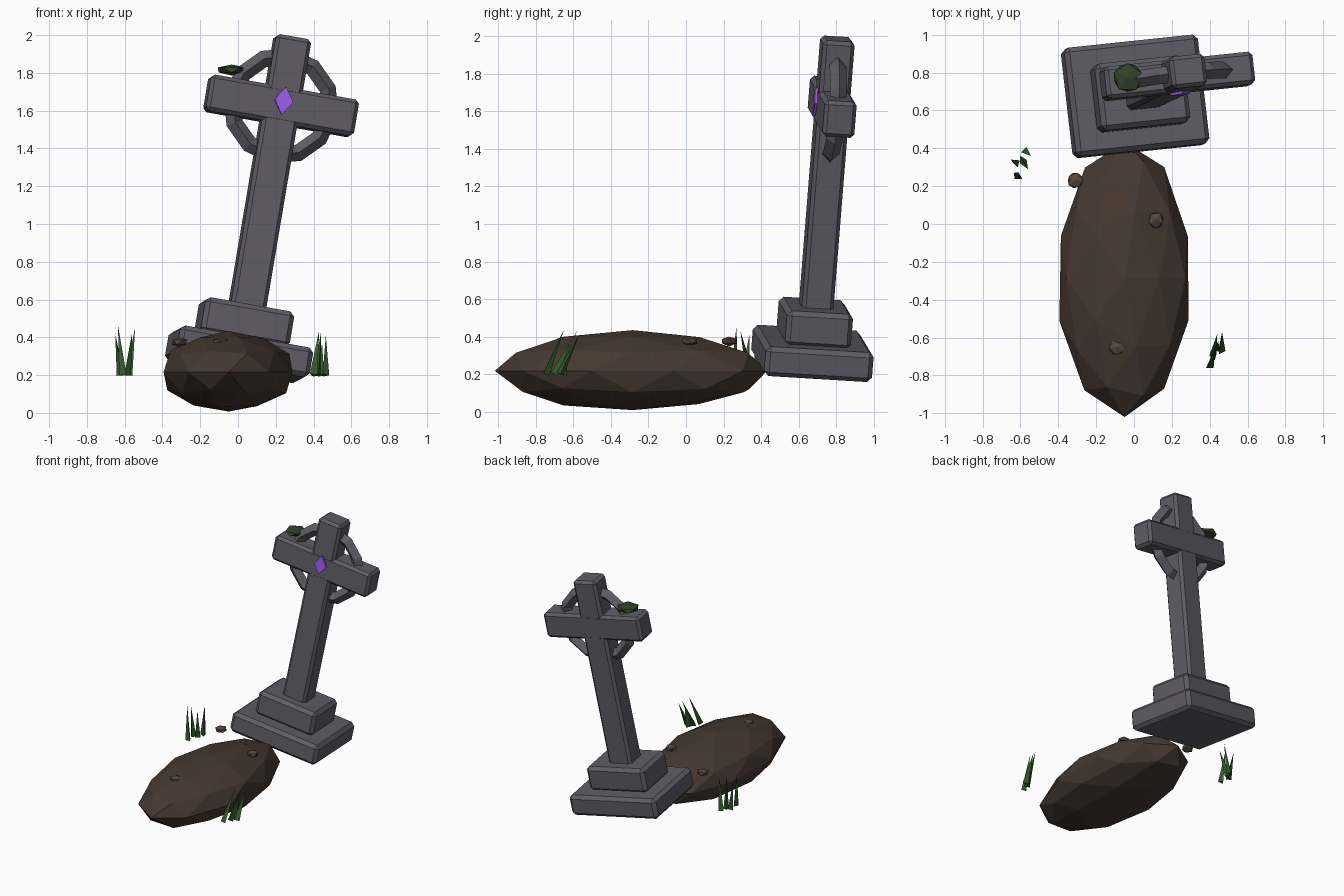
import bpy, bmesh, random
from math import radians
from mathutils import Matrix, Vector, Euler

if "Cube" in bpy.data.objects:
    bpy.data.objects.remove(bpy.data.objects["Cube"])

random.seed(4)


def material(name, rgb):
    m = bpy.data.materials.new(name)
    m.diffuse_color = (*rgb, 1)
    m.use_nodes = True
    m.node_tree.nodes["Principled BSDF"].inputs["Base Color"].default_value = m.diffuse_color
    return m


STONE = material("stone", (0.115, 0.11, 0.13))
DIRT = material("dirt", (0.06, 0.04, 0.03))
CLOD = material("clod", (0.09, 0.06, 0.045))
GRASS = material("grass", (0.035, 0.10, 0.025))
MOSS = material("moss", (0.03, 0.055, 0.022))
GEM = material("gem", (0.33, 0.11, 0.85))

# Leaning frame shared by the whole monument, origin at the slab centre
LEAN = (Matrix.Translation((0.006, 0.674, 0.31))
        @ Euler((radians(-3.5), radians(10), radians(6))).to_matrix().to_4x4())


def finish(name, bm, mat, matrix=Matrix()):
    bmesh.ops.recalc_face_normals(bm, faces=bm.faces)
    me = bpy.data.meshes.new(name)
    bm.to_mesh(me)
    bm.free()
    me.materials.append(mat)
    ob = bpy.data.objects.new(name, me)
    ob.matrix_world = matrix
    bpy.context.collection.objects.link(ob)
    return ob


def block(name, size, z, bevel):
    bm = bmesh.new()
    bmesh.ops.create_cube(bm, size=1, matrix=Matrix.Diagonal((*size, 1)))
    bmesh.ops.bevel(bm, geom=bm.edges[:], offset=bevel, segments=1,
                    affect='EDGES')
    return finish(name, bm, STONE, LEAN @ Matrix.Translation((0, 0, z)))


def lump(name, loc, scale, mat, sub=1, noise=0.0, turn=0.0):
    bm = bmesh.new()
    bmesh.ops.create_icosphere(bm, subdivisions=sub, radius=1)
    for v in bm.verts:
        v.co *= 1 + random.uniform(-noise, noise)
    bm.transform(Matrix.Diagonal((*scale, 1)) @ Matrix.Rotation(turn, 4, 'Z'))
    return finish(name, bm, mat, Matrix.Translation(loc))


# Stepped base, shaft and arms
block("base_slab", (0.72, 0.58, 0.16), 0, 0.025)
block("base_step", (0.48, 0.355, 0.19), 0.165, 0.025)
block("cross_shaft", (0.19, 0.17, 1.50), 0.957, 0.02)
block("cross_arms", (0.80, 0.172, 0.195), 1.338, 0.02)

# Twelve-sided ring with a diamond cross-section
bpy.ops.mesh.primitive_torus_add(major_segments=12, minor_segments=4,
                                 major_radius=0.265, minor_radius=0.045)
ring = bpy.context.object
ring.name = "cross_ring"
ring.data.materials.append(STONE)
ring.matrix_world = (LEAN @ Matrix.Translation((0, 0, 1.338))
                     @ Matrix.Rotation(radians(90), 4, 'X'))

# Diamond gem on the front of the crossing
bm = bmesh.new()
face = bm.faces.new([bm.verts.new(p) for p in
                     ((-0.05, 0, 0), (0, 0, -0.075), (0.05, 0, 0), (0, 0, 0.075))])
side = bmesh.ops.extrude_face_region(bm, geom=[face])
for v in side['geom']:
    if isinstance(v, bmesh.types.BMVert):
        v.co.y += 0.03
finish("gem", bm, GEM, LEAN @ Matrix.Translation((0, -0.1, 1.36)))

# Moss on the raised arm
lump("moss", (-0.033, 0.775, 1.815), (0.085, 0.085, 0.03), MOSS, noise=0.06, turn=0.3)

# Grave mound and loose clods
lump("mound", (-0.05, -0.285, 0.217), (0.355, 0.72, 0.213), DIRT, sub=2, noise=0.025)
for i, (x, y) in enumerate(((-0.31, 0.23), (0.115, 0.02), (-0.09, -0.65))):
    lump(f"clod_{i + 1}", (x, y, 0.375), (0.046, 0.046, 0.026), CLOD, noise=0.06, turn=i)


# Grass tufts: three-sided blades from base to tip
def tuft(name, blades):
    bm = bmesh.new()
    for i, (bx, by, tx, ty, tz) in enumerate(blades):
        base, tip = Vector((bx, by, 0.2)), Vector((tx, ty, tz))
        axis = tip - base
        rot = Vector((0, 0, 1)).rotation_difference(axis).to_matrix().to_4x4()
        bmesh.ops.create_cone(
            bm, cap_ends=True, segments=3, radius1=0.023, radius2=0,
            depth=axis.length,
            matrix=Matrix.Translation((base + tip) / 2) @ rot
            @ Matrix.Rotation(i * 1.3, 4, 'Z'))
    finish(name, bm, GRASS)


tuft("grass_left", ((-0.61, 0.25, -0.635, 0.27, 0.46),
                    (-0.62, 0.32, -0.65, 0.34, 0.42),
                    (-0.59, 0.34, -0.56, 0.29, 0.43),
                    (-0.575, 0.385, -0.545, 0.36, 0.45)))
tuft("grass_right", ((0.40, -0.75, 0.43, -0.65, 0.44),
                     (0.42, -0.70, 0.44, -0.58, 0.43),
                     (0.46, -0.67, 0.465, -0.57, 0.41),
                     (0.44, -0.66, 0.445, -0.62, 0.37)))
